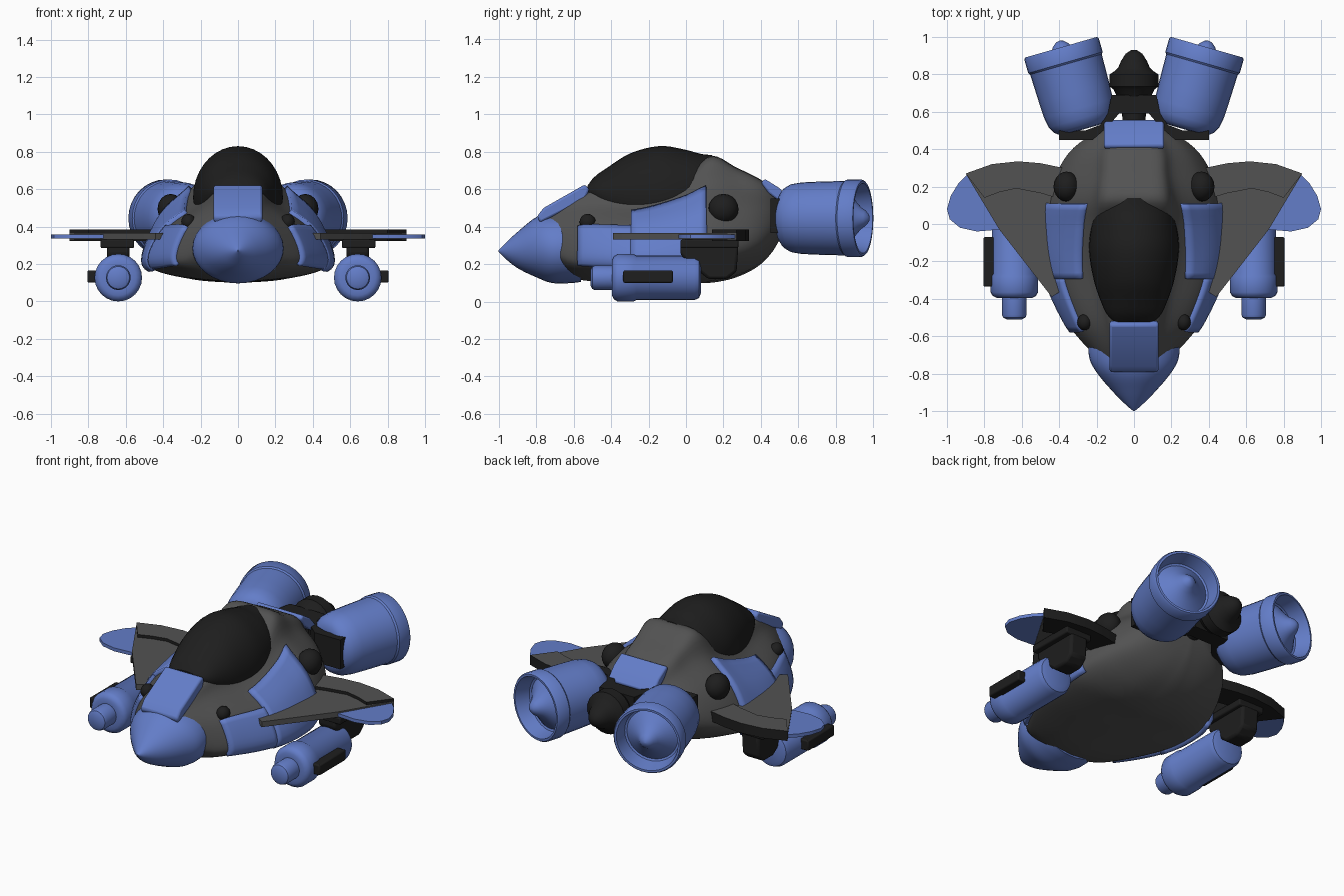
import bpy, bmesh, math
from mathutils import Matrix, Vector

if "Cube" in bpy.data.objects:
    bpy.data.objects.remove(bpy.data.objects["Cube"])


def material(name, rgb):
    m = bpy.data.materials.new(name)
    m.diffuse_color = (*rgb, 1)
    m.use_nodes = True
    m.node_tree.nodes["Principled BSDF"].inputs["Base Color"].default_value = m.diffuse_color
    return m


BLUE = material("blue paint", (0.125, 0.205, 0.58))
GREY = material("grey hull", (0.085, 0.085, 0.085))
BLACK = material("black trim", (0.013, 0.013, 0.013))


def make(name, verts, faces, mat, mirror=False, bevel=0, thick=0, angle=35):
    me = bpy.data.meshes.new(name)
    me.from_pydata([tuple(v) for v in verts], [], faces)
    me.materials.append(mat)
    bm = bmesh.new()
    bm.from_mesh(me)
    bmesh.ops.recalc_face_normals(bm, faces=bm.faces)
    bm.to_mesh(me)
    bm.free()
    ob = bpy.data.objects.new(name, me)
    bpy.context.collection.objects.link(ob)
    bpy.ops.object.select_all(action='DESELECT')
    ob.select_set(True)
    bpy.context.view_layer.objects.active = ob
    bpy.ops.object.shade_smooth_by_angle(angle=math.radians(angle))
    if thick:
        s = ob.modifiers.new("Solidify", 'SOLIDIFY')
        s.thickness, s.offset = thick, 0
    if bevel:
        b = ob.modifiers.new("Bevel", 'BEVEL')
        b.width, b.segments = bevel, 2
    if mirror:
        m = ob.modifiers.new("Mirror", 'MIRROR')
        m.use_clip = True
    return ob


def interp(tab, x):
    """Smooth curve through rows (key, values...)."""
    n = len(tab)
    i = max(k for k in range(n - 1) if k == 0 or tab[k][0] <= x)
    a, b = tab[i], tab[i + 1]
    h = b[0] - a[0]
    f = (x - a[0]) / h

    def slope(k, c):
        lo, hi = tab[max(k - 1, 0)], tab[min(k + 1, n - 1)]
        return (hi[c] - lo[c]) / (hi[0] - lo[0])
    return [(2*f**3 - 3*f*f + 1) * a[c] + (f**3 - 2*f*f + f) * h * slope(i, c)
            + (3*f*f - 2*f**3) * b[c] + (f**3 - f*f) * h * slope(i + 1, c)
            for c in range(1, len(a))]


def span(a, b, n):
    return [a + (b - a) * i / n for i in range(n + 1)]


def loft(name, rows, mat, n=24, cx=0, mat4=None, smooth=0, **kw):
    """Elliptical rings (y, rx, rz, cz) along y."""
    if smooth:
        rows = [(y, *interp(rows, y)) for y in span(rows[0][0], rows[-1][0], smooth)]
    verts = [Vector((cx + rx * math.cos(2*math.pi*k/n), y, cz + rz * math.sin(2*math.pi*k/n)))
             for y, rx, rz, cz in rows for k in range(n)]
    if mat4:
        verts = [mat4 @ v for v in verts]
    m = len(rows)
    faces = [(j*n + k, j*n + (k+1) % n, (j+1)*n + (k+1) % n, (j+1)*n + k)
             for j in range(m - 1) for k in range(n)]
    faces += [tuple(range(n)), tuple(range((m-1)*n, m*n))]
    return make(name, verts, faces, mat, **kw)


def lathe(name, prof, mat, cx=0, cz=0, **kw):
    return loft(name, [(y, r, r, cz) for y, r in prof], mat, cx=cx, **kw)


def prism(name, pts, lo, hi, mat, axis='z', **kw):
    n = len(pts)
    verts = [((p, q, h) if axis == 'z' else (h, p, q)) for h in (lo, hi) for p, q in pts]
    faces = [tuple(range(n)), tuple(range(n, 2*n))]
    faces += [(k, (k+1) % n, n + (k+1) % n, n + k) for k in range(n)]
    return make(name, verts, faces, mat, **kw)


# Hull stations: y, half width, bottom, chine z, shoulder x, shoulder z, roof z
STATIONS = [(-.78, .12, .30, .36, .09, .43, .455), (-.65, .26, .15, .26, .14, .48, .53),
            (-.52, .36, .11, .25, .17, .51, .59), (-.25, .475, .10, .235, .225, .515, .62),
            (0, .495, .10, .24, .245, .57, .67), (.13, .47, .10, .28, .235, .62, .778),
            (.27, .415, .13, .32, .21, .61, .715), (.40, .33, .20, .36, .19, .57, .65),
            (.49, .20, .31, .42, .12, .53, .58), (.525, .08, .42, .45, .05, .49, .50)]


def hull_point(y, t):
    w, b, zc, s, zs, zt = interp(STATIONS, y)
    prof = [(0, 0, b), (1, .5*w, b + .02), (2, .9*w, b + .5*(zc - b)), (3, w, zc),
            (4, s + (w - s)*.66, zc + (zs - zc)*.56), (5, s, zs),
            (6, .68*s, zs + .88*(zt - zs)), (7, 0, zt)]
    x, z = interp(prof, t)
    return (max(x, 0), y, z)


def hull_patch(name, y0, y1, t0, t1a, t1b, ny, nt, mat, cap=False, **kw):
    verts = []
    for i, y in enumerate(span(y0, y1, ny)):
        verts += [hull_point(y, t) for t in span(t0, t1a + (t1b - t1a) * i / ny, nt)]
    r = nt + 1
    faces = [(i*r + j, i*r + j + 1, (i+1)*r + j + 1, (i+1)*r + j)
             for i in range(ny) for j in range(nt)]
    if cap:
        faces += [tuple(range(r)), tuple(range(ny*r, (ny+1)*r))]
    return make(name, verts, faces, mat, mirror=True, **kw)


# Hull with raised blue side armour
hull_patch("hull", -.78, .525, 0, 7, 7, 44, 35, GREY, cap=True, angle=45)
hull_patch("side_panel_main", -.29, .11, 2.2, 4.65, 4.92, 12, 12, BLUE, thick=.044)
hull_patch("side_panel_front", -.57, -.28, 2.3, 4.05, 4.05, 10, 9, BLUE, thick=.038)

# Nose, canopy and centre plates
loft("nose_cone", [(-1, .004, .004, .27), (-.97, .04, .036, .27), (-.9, .11, .096, .275),
                   (-.8, .195, .16, .29), (-.72, .238, .185, .285), (-.62, .24, .185, .283),
                   (-.56, .22, .16, .265)], BLUE, n=32, smooth=24)
loft("canopy", [(-.525, .10, .03, .59), (-.49, .14, .08, .585), (-.42, .175, .145, .57),
                (-.3, .215, .23, .56), (-.14, .24, .275, .555), (0, .225, .245, .565),
                (.08, .19, .18, .608), (.14, .11, .10, .682)], BLACK, n=36, smooth=24)
prism("nose_plate", [(-.795, .455), (-.76, .50), (-.54, .625), (-.515, .60), (-.54, .54), (-.78, .42)],
      -.13, .13, BLUE, axis='x', bevel=.012)
prism("rear_plate", [(.40, .635), (.42, .655), (.50, .605), (.56, .535), (.53, .51), (.44, .58)],
      -.16, .16, BLUE, axis='x', bevel=.01)

# Wings, blue tips and rear flaps (flaps grey on top only)
prism("wing", [(.36, -.34), (.44, -.39), (.72, -.03), (.9, .27), (.62, .30), (.36, .28)],
      .332, .366, GREY, mirror=True)
prism("wing_tip", [(.6, -.02), (.72, -.03), (.84, -.04), (.93, -.02), (.985, .025), (1, .08),
                   (.98, .15), (.94, .215), (.89, .265), (.7, .2)], .336, .357, BLUE, mirror=True)
flap = prism("wing_flap", [(.38, .13), (.5, .165), (.63, .19), (.72, .17), (.8, .14), (.9, .27),
                           (.76, .32), (.62, .335), (.5, .325), (.38, .30)],
             .322, .384, BLACK, mirror=True)
flap.data.materials.append(GREY)
for p in flap.data.polygons:
    p.material_index = 1 if p.normal.z > .5 else 0

# Underwing pods
lathe("gun_pod", [(-.51, .04), (-.5, .06), (-.485, .066), (-.395, .066), (-.395, .095), (-.385, .115),
                  (-.365, .127), (-.28, .127), (-.265, .119), (.045, .119), (.07, .108), (.08, .08)],
      BLUE, cx=.64, cz=.127, mirror=True)
prism("pod_side_block", [(-.335, .10), (-.07, .10), (-.07, .166), (-.335, .166)], .72, .805, BLACK,
      axis='x', mirror=True, bevel=.008)
prism("pod_pylon", [(-.03, .25), (-.03, .30), (.28, .30), (.27, .16), (.22, .12), (.12, .12), (.02, .2)],
      .58, .70, BLACK, axis='x', mirror=True, bevel=.015)
prism("pylon_foot", [(-.03, .285), (-.03, .33), (.28, .33), (.28, .285)], .555, .735, BLACK,
      axis='x', mirror=True, bevel=.008)

# Rear engines, splayed outwards
place = Matrix.Translation((.39, .945, .445)) @ Matrix.Rotation(math.radians(-16), 4, 'Z')
lathe("engine", [(-.455, .10), (-.45, .135), (-.43, .162), (-.395, .182), (-.34, .191), (-.25, .195),
                 (-.095, .199), (-.085, .207), (-.01, .207), (0, .2), (0, .187), (-.09, .167),
                 (-.095, .155), (-.05, .098), (-.015, .06), (.012, .042), (.03, .022), (.036, .002)],
      BLUE, n=32, mat4=place, mirror=True)
prism("engine_bracket", [(0, .69), (.12, .69), (.14, .59), (.18, .53), (.26, .50), (.40, .50),
                         (.40, .45), (.22, .45), (.14, .52), (.08, .59), (0, .59)],
      .365, .55, BLACK, mirror=True)
lathe("centre_thruster", [(.48, .06), (.65, .065), (.68, .09), (.72, .11), (.735, .13), (.80, .13),
                          (.82, .10), (.835, .085), (.87, .07), (.91, .045), (.93, .015)],
      BLACK, cz=.46)


# Round knobs on the hull sides
def knob(name, c, r, squash):
    rows = [(-r * math.cos(a), max(r * squash * math.sin(a), .002), max(r * math.sin(a), .002), 0)
            for a in span(0, math.pi, 10)]
    loft(name, rows, BLACK, n=16, mat4=Matrix.Translation(c), mirror=True)


knob("side_knob", (.36, .2, .495), .08, .88)
knob("front_knob", (.265, -.525, .425), .043, .9)
